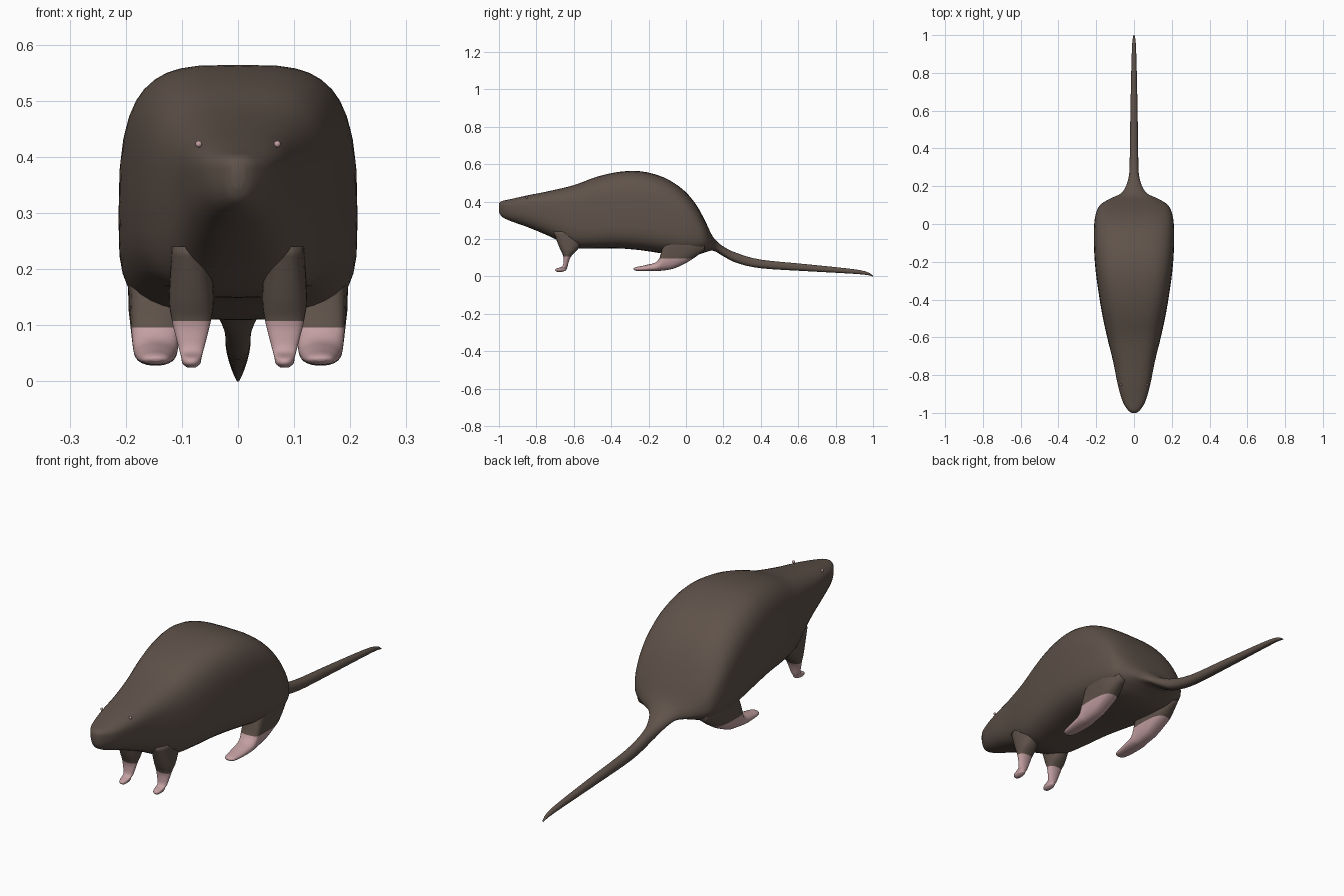
import bpy, bmesh
from math import cos, sin, tau
from mathutils import Vector

if "Cube" in bpy.data.objects:
    bpy.data.objects.remove(bpy.data.objects["Cube"])


def material(name, rgb):
    mat = bpy.data.materials.new(name)
    mat.use_nodes = True
    mat.diffuse_color = (*rgb, 1)
    shader = mat.node_tree.nodes["Principled BSDF"]
    shader.inputs["Base Color"].default_value = mat.diffuse_color
    shader.inputs["Roughness"].default_value = 0.8
    return mat


fur = material("brown fur", (0.115, 0.085, 0.068))
skin = material("pink skin", (0.55, 0.35, 0.36))


def finish(bm, name, materials):
    bmesh.ops.recalc_face_normals(bm, faces=bm.faces)
    for face in bm.faces:
        face.smooth = True
    mesh = bpy.data.meshes.new(name)
    bm.to_mesh(mesh)
    bm.free()
    for mat in materials:
        mesh.materials.append(mat)
    part = bpy.data.objects.new(name, mesh)
    bpy.context.collection.objects.link(part)


def smooth_stations(rows, steps=4):
    """Spline through the given cross-section rows."""
    rows = [Vector(row) for row in rows]
    rows = [rows[0], *rows, rows[-1]]
    for before, start, end, after in zip(rows, rows[1:], rows[2:], rows[3:]):
        for step in range(steps):
            t = step / steps
            yield (start + (end - before) * (t / 2)
                   + (before * 2 - start * 5 + end * 4 - after) * (t * t / 2)
                   + (start * 3 - before - end * 3 + after) * (t * t * t / 2))
    yield rows[-1]


def squared(value, power):
    """Superellipse coordinate from a sine or cosine."""
    size = abs(value) ** (2 / power)
    return size if value > 0 else -size


def ring_points(station, centre, upright, sides):
    position, low, high, half_width = station
    # Bulky sections are squarer, and the snout is widest near its top
    power = 2 + 3.6 * (high - low)
    widest = 0.45 + max(0, -position - 0.5) * 0.55
    middle = low + (high - low) * widest
    for i in range(sides):
        angle = tau * i / sides
        x = centre + half_width * squared(cos(angle), power)
        rise = squared(sin(angle), power)
        across = middle + rise * (high - middle if rise > 0 else middle - low)
        yield (x, across, position) if upright else (x, position, across)


def loft(name, rows, centre=0, upright=False, skin_below=None, sides=40):
    """Rows hold position, low edge, high edge and half width."""
    bm = bmesh.new()
    rings = [[bm.verts.new(point) for point in ring_points(station, centre, upright, sides)]
             for station in smooth_stations(rows)]
    for ring, following in zip(rings, rings[1:]):
        for i in range(sides):
            bm.faces.new((ring[i - 1], ring[i], following[i], following[i - 1]))
    bm.faces.new(rings[0])
    bm.faces.new(rings[-1])
    if skin_below is None:
        finish(bm, name, [fur])
        return
    # Bare skin starts at a clean horizontal cut
    bmesh.ops.bisect_plane(bm, geom=bm.verts[:] + bm.edges[:] + bm.faces[:],
                           plane_co=(0, 0, skin_below), plane_no=(0, 0, 1))
    for face in bm.faces:
        face.material_index = int(face.calc_center_median().z < skin_below)
    finish(bm, name, [fur, skin])


# Head, trunk and tail in one continuous form
loft("body_and_tail", [
    (-1, 0.345, 0.39, 0.012),
    (-0.985, 0.32, 0.403, 0.032),
    (-0.94, 0.297, 0.413, 0.06),
    (-0.85, 0.265, 0.433, 0.086),
    (-0.73, 0.215, 0.457, 0.11),
    (-0.6, 0.155, 0.488, 0.142),
    (-0.48, 0.15, 0.532, 0.168),
    (-0.36, 0.15, 0.559, 0.188),
    (-0.24, 0.14, 0.562, 0.204),
    (-0.12, 0.122, 0.53, 0.212),
    (-0.02, 0.11, 0.468, 0.212),
    (0.05, 0.113, 0.39, 0.203),
    (0.1, 0.128, 0.302, 0.18),
    (0.135, 0.138, 0.228, 0.125),
    (0.16, 0.132, 0.193, 0.072),
    (0.2, 0.108, 0.16, 0.043),
    (0.27, 0.073, 0.126, 0.025),
    (0.4, 0.044, 0.09, 0.022),
    (0.65, 0.028, 0.065, 0.018),
    (0.93, 0.012, 0.034, 0.011),
    (1, 0, 0.005, 0.003),
])

# Front legs are stacked upward from the toes
front_leg = [
    (0.025, -0.69, -0.66, 0.008),
    (0.032, -0.7, -0.642, 0.016),
    (0.042, -0.695, -0.637, 0.018),
    (0.054, -0.662, -0.633, 0.021),
    (0.08, -0.655, -0.626, 0.028),
    (0.11, -0.657, -0.612, 0.035),
    (0.15, -0.675, -0.575, 0.04),
    (0.24, -0.71, -0.53, 0.035),
]

# Hind legs run from the toes through the heel to the haunch
hind_leg = [
    (-0.28, 0.037, 0.044, 0.01),
    (-0.265, 0.03, 0.051, 0.024),
    (-0.21, 0.028, 0.062, 0.033),
    (-0.15, 0.03, 0.085, 0.039),
    (-0.12, 0.032, 0.17, 0.043),
    (-0.07, 0.041, 0.29, 0.047),
    (-0.02, 0.062, 0.31, 0.049),
    (0.03, 0.09, 0.27, 0.046),
    (0.1, 0.14, 0.19, 0.02),
]

for label, side in (("left", 1), ("right", -1)):
    loft(label + "_front_leg", front_leg, side * 0.083, True, skin_below=0.108, sides=24)
    loft(label + "_hind_leg", hind_leg, side * 0.147, skin_below=0.096, sides=24)

    # Tiny pink eye
    bm = bmesh.new()
    bmesh.ops.create_uvsphere(bm, u_segments=12, v_segments=8, radius=0.006)
    bmesh.ops.translate(bm, verts=bm.verts, vec=(side * 0.07, -0.852, 0.423))
    finish(bm, label + "_eye", [skin])
